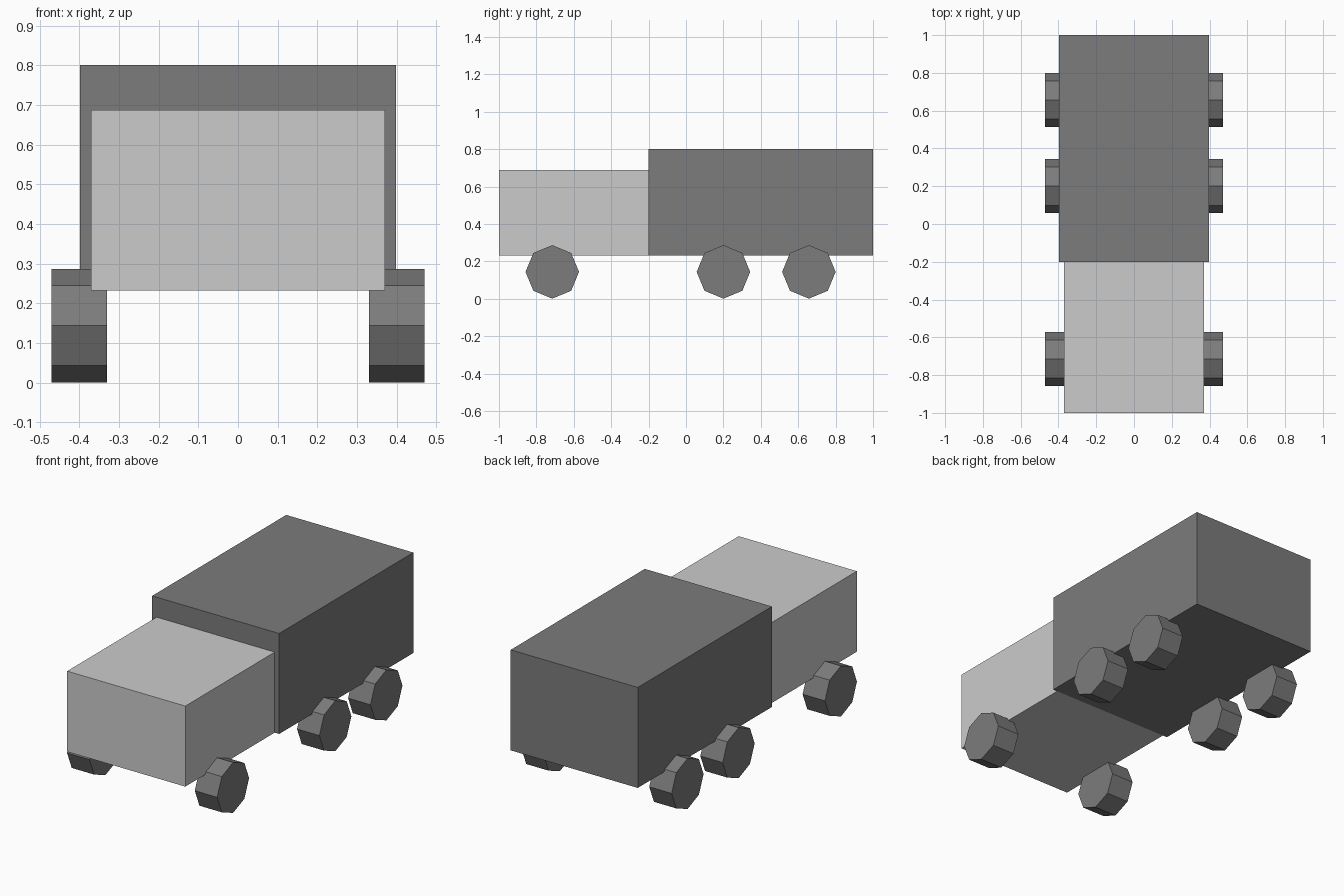
import bpy
from math import pi

if "Cube" in bpy.data.objects:
    bpy.data.objects.remove(bpy.data.objects["Cube"])

dark = bpy.data.materials.new("dark_grey")
dark.diffuse_color = (0.2, 0.2, 0.2, 1)
dark.use_nodes = True
dark.node_tree.nodes["Principled BSDF"].inputs["Base Color"].default_value = dark.diffuse_color


def box(name, half_width, y0, y1, z0, z1, material=None):
    bpy.ops.mesh.primitive_cube_add(size=1, location=(0, (y0 + y1) / 2, (z0 + z1) / 2))
    ob = bpy.context.object
    ob.name = name
    ob.scale = (2 * half_width, y1 - y0, z1 - z0)
    bpy.ops.object.transform_apply(location=False, rotation=False, scale=True)
    if material:
        ob.data.materials.append(material)
    return ob


def wheel(name, x, y, radius=0.143, width=0.14):
    # octagon with a corner pointing straight up
    bpy.ops.mesh.primitive_cylinder_add(vertices=8, radius=radius, depth=width,
                                        location=(x, y, radius + 0.001), rotation=(0, pi / 2, 0))
    ob = bpy.context.object
    ob.name = name
    ob.data.materials.append(dark)
    return ob


# Cab and cargo box
box("cab", 0.37, -1.0, -0.2, 0.232, 0.688)
box("cargo_box", 0.398, -0.2, 1.0, 0.232, 0.801, dark)

# Three axles, a wheel on each side
for axle, y in (("front", -0.715), ("middle", 0.2), ("rear", 0.657)):
    for side, sign in (("left", -1), ("right", 1)):
        wheel(f"{axle}_{side}_wheel", sign * 0.4, y)
